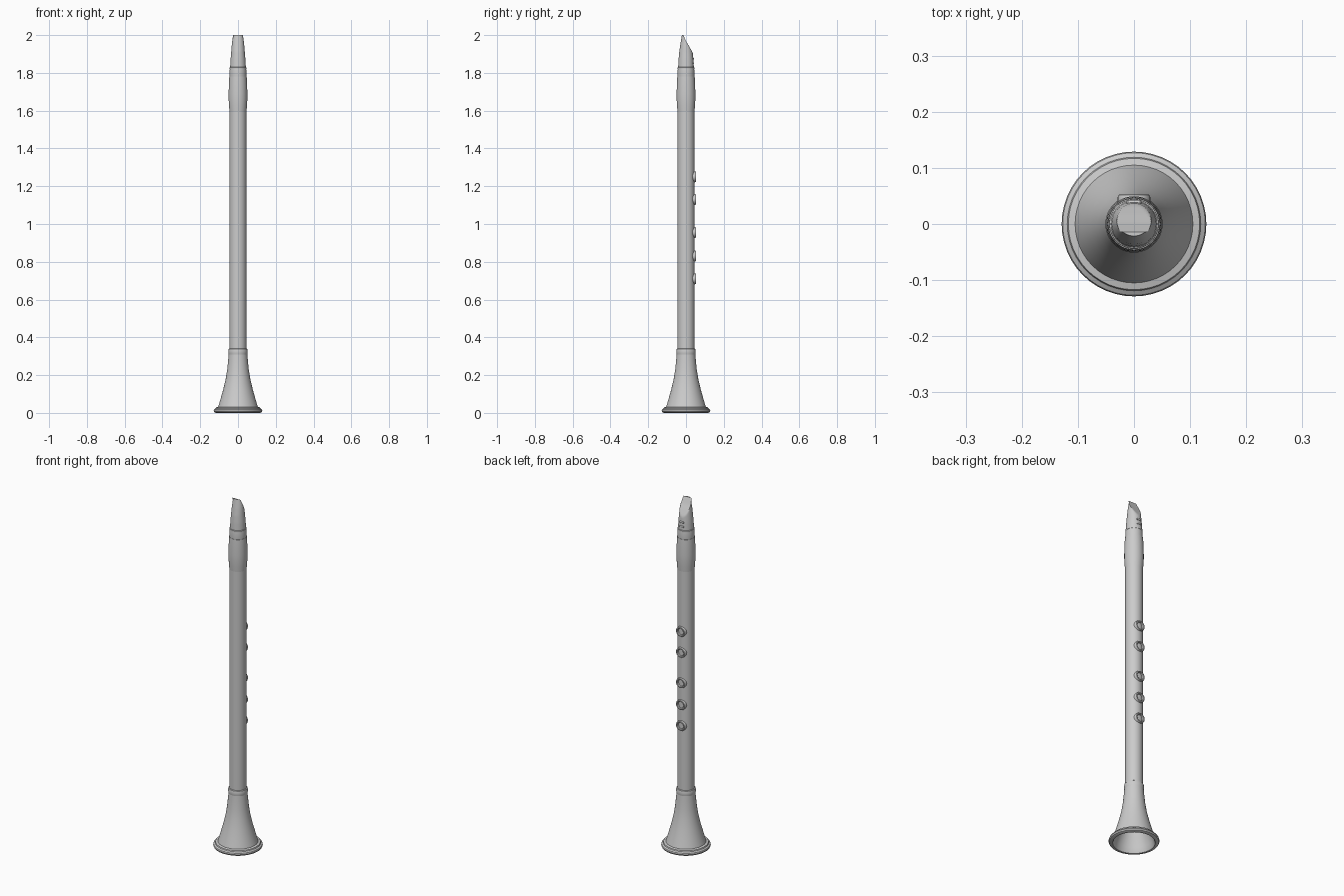
import bpy, bmesh, math
from mathutils import Matrix, Vector

if "Cube" in bpy.data.objects:
    bpy.data.objects.remove(bpy.data.objects["Cube"])

SEG = 48


def finish(name, bm, angle=30):
    bmesh.ops.recalc_face_normals(bm, faces=bm.faces)
    me = bpy.data.meshes.new(name)
    bm.to_mesh(me)
    bm.free()
    ob = bpy.data.objects.new(name, me)
    bpy.context.collection.objects.link(ob)
    bpy.ops.object.select_all(action='DESELECT')
    ob.select_set(True)
    bpy.context.view_layer.objects.active = ob
    bpy.ops.object.shade_smooth_by_angle(angle=math.radians(angle))
    return ob


def loft(rings, closed=False, caps=True):
    """Skin a list of equal-length point rings."""
    bm = bmesh.new()
    loops = [[bm.verts.new(p) for p in r] for r in rings]
    pairs = list(zip(loops, loops[1:]))
    if closed:
        pairs.append((loops[-1], loops[0]))
    for a, b in pairs:
        n = len(a)
        for i in range(n):
            bm.faces.new((a[i], a[(i + 1) % n], b[(i + 1) % n], b[i]))
    if caps and not closed:
        bm.faces.new(loops[0])
        bm.faces.new(loops[-1])
    return bm


def circle(r, z, n=SEG):
    return [Vector((r * math.cos(2 * math.pi * i / n),
                    r * math.sin(2 * math.pi * i / n), z)) for i in range(n)]


def lathe(name, profile, closed=False, caps=True, matrix=None, n=SEG):
    bm = loft([circle(r, z, n) for r, z in profile], closed, caps)
    if matrix:
        bm.transform(matrix)
    return finish(name, bm)


# Hollow flared bell with a rolled rim
lathe("bell", [
    (0.040, 0.30), (0.046, 0.22), (0.060, 0.14), (0.078, 0.08), (0.098, 0.03),
    (0.104, 0.006), (0.108, 0.0), (0.118, 0.0), (0.126, 0.004), (0.129, 0.011),
    (0.127, 0.018), (0.119, 0.023), (0.117, 0.029), (0.105, 0.032),
    (0.092, 0.075), (0.078, 0.125), (0.065, 0.18), (0.057, 0.23),
    (0.052, 0.28), (0.049, 0.315), (0.044, 0.32)], caps=False)

# Collar between bell and body
lathe("bell_collar", [(0.043, 0.305), (0.049, 0.308), (0.051, 0.318),
                      (0.051, 0.328), (0.049, 0.338), (0.043, 0.342)])

# Long straight body
lathe("body", [(0.045, 0.295), (0.045, 1.62)])

# Bulged barrel and the narrower band above it
lathe("barrel", [(0.045, 1.595), (0.0475, 1.625), (0.0495, 1.66), (0.0495, 1.69),
                 (0.0485, 1.73), (0.047, 1.765), (0.046, 1.78)])
lathe("barrel_band", [(0.044, 1.775), (0.0445, 1.785), (0.044, 1.815),
                      (0.043, 1.822), (0.040, 1.824)])
lathe("mouthpiece_collar", [(0.041, 1.818), (0.044, 1.820),
                            (0.044, 1.829), (0.041, 1.831)])


# Beak mouthpiece, sliced by a curved bevel on the back
def lerp_table(z, table):
    for (z0, v0), (z1, v1) in zip(table, table[1:]):
        if z <= z1:
            return v0 + (v1 - v0) * (z - z0) / (z1 - z0)
    return table[-1][1]


radius = [(1.82, 0.042), (1.87, 0.0395), (1.91, 0.036), (1.95, 0.030), (2.0, 0.0215)]
bevel = [(1.82, 0.06), (1.895, 0.041), (1.915, 0.031), (1.94, 0.017),
         (1.965, 0.002), (2.0, -0.0145)]
rings = []
for k in range(25):
    z = 1.82 + 0.18 * k / 24
    r, cut = lerp_table(z, radius), lerp_table(z, bevel)
    wide = 1 + 0.2 * max(0, (z - 1.91) / 0.09)
    rings.append([Vector((p.x * wide, min(p.y, cut), z)) for p in circle(r, z)])
finish("mouthpiece", loft(rings), 35)

# Small clamp screws at the back of the mouthpiece
for i, z in enumerate((1.85, 1.875)):
    m = Matrix.Translation((0, 0.038, z)) @ Matrix.Rotation(math.pi / 2, 4, 'Y')
    lathe(f"clamp_screw_{i + 1}", [(0.003, -0.013), (0.005, -0.011),
                                   (0.005, 0.011), (0.003, 0.013)], matrix=m, n=16)

# Raised tone hole rings along the back
for i, z in enumerate((0.71, 0.83, 0.955, 1.13, 1.25)):
    m = Matrix.Translation((0, 0, z)) @ Matrix.Rotation(-math.pi / 2, 4, 'X')
    lathe(f"tone_hole_{i + 1}", [
        (0.029, 0.030), (0.029, 0.048), (0.027, 0.052), (0.022, 0.053),
        (0.019, 0.051), (0.018, 0.047), (0.018, 0.030)], closed=True, matrix=m, n=32)
